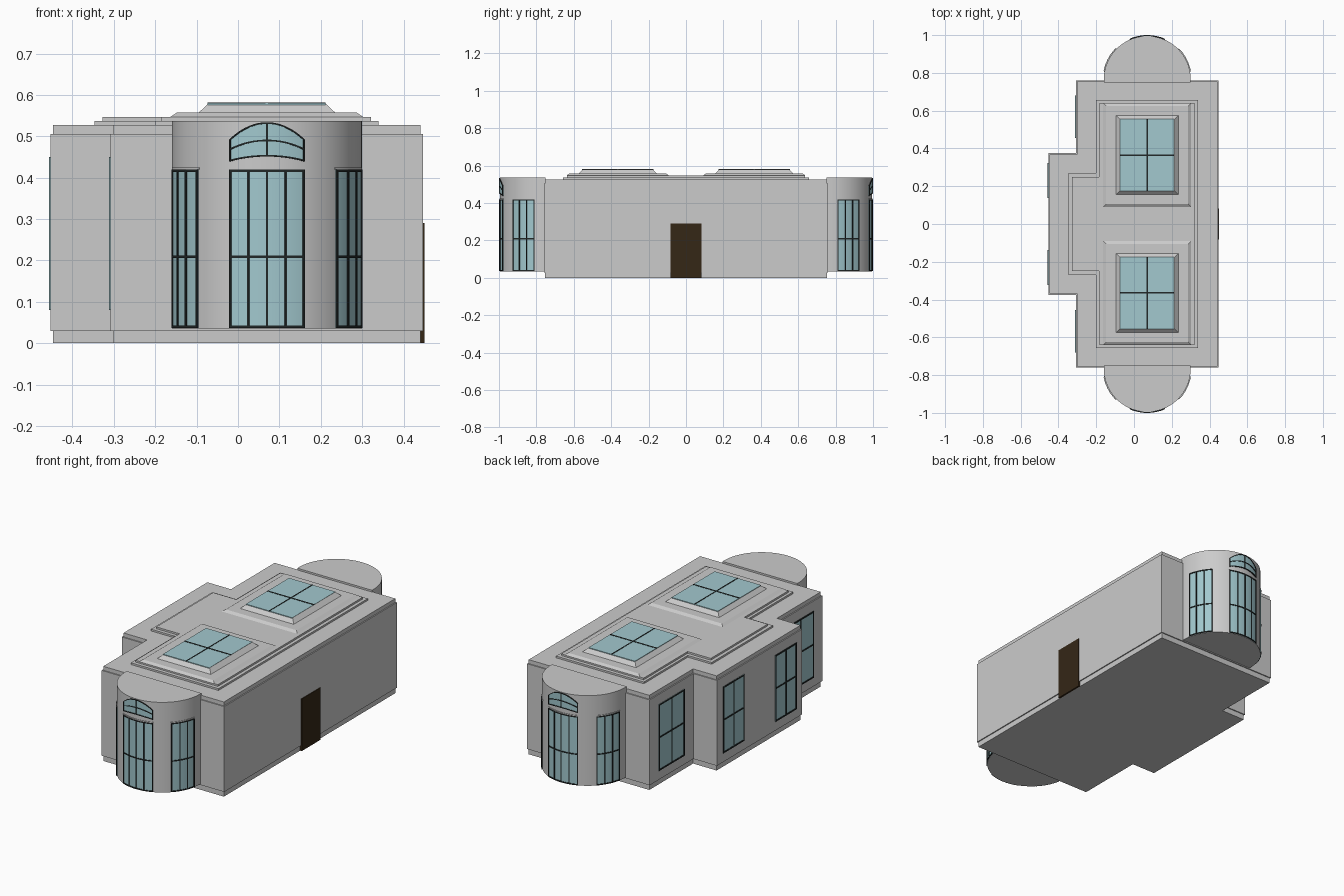
import bpy, bmesh, math

if "Cube" in bpy.data.objects:
    bpy.data.objects.remove(bpy.data.objects["Cube"])

def mat(name, col):
    m = bpy.data.materials.new(name)
    m.diffuse_color = (*col, 1)
    m.use_nodes = True
    m.node_tree.nodes["Principled BSDF"].inputs["Base Color"].default_value = m.diffuse_color
    return m

GLASS = mat("glass_blue", (0.36, 0.58, 0.62))
DARK = mat("frame_dark", (0.015, 0.02, 0.02))
BROWN = mat("door_brown", (0.035, 0.02, 0.008))
CX, CY, R = 0.07, 0.765, 0.23      # bay centre and radius

def finish(bm, name, material=None, smooth=False):
    bmesh.ops.recalc_face_normals(bm, faces=bm.faces)
    me = bpy.data.meshes.new(name)
    bm.to_mesh(me)
    bm.free()
    ob = bpy.data.objects.new(name, me)
    bpy.context.collection.objects.link(ob)
    if material:
        me.materials.append(material)
    if smooth:
        bpy.context.view_layer.objects.active = ob
        ob.select_set(True)
        bpy.ops.object.shade_smooth_by_angle(angle=math.radians(30))
        ob.select_set(False)
    return ob

def loft(bm, low, high):
    """Closed solid between two matching loops of points."""
    a = [bm.verts.new(p) for p in low]
    b = [bm.verts.new(p) for p in high]
    n = len(a)
    for i in range(n):
        bm.faces.new((a[i], a[(i + 1) % n], b[(i + 1) % n], b[i]))
    bm.faces.new(a[::-1])
    bm.faces.new(b)

def tee(x0, xm, x1, y, yb):
    """Rectangular plan with a projection on the left side."""
    return [(xm, -y), (x1, -y), (x1, y), (xm, y), (xm, yb), (x0, yb), (x0, -yb), (xm, -yb)]

def slab(name, plan, z0, z1):
    bm = bmesh.new()
    loft(bm, [(x, y, z0) for x, y in plan], [(x, y, z1) for x, y in plan])
    return finish(bm, name)

def rect(x0, x1, y0, y1, z):
    return [(x0, y0, z), (x1, y0, z), (x1, y1, z), (x0, y1, z)]

def boxes(name, items, material=None):
    bm = bmesh.new()
    for x0, x1, y0, y1, z0, z1 in items:
        loft(bm, rect(x0, x1, y0, y1, z0), rect(x0, x1, y0, y1, z1))
    return finish(bm, name, material)

# Main body: plinth, wall, cornice and two roof steps
body = lambda d: tee(-0.453 + d, -0.308 + d, 0.447 - d, 0.76 - d, 0.375 - d)
slab("plinth", body(0.006), 0, 0.03)
slab("wall", body(0), 0.03, 0.505)
slab("cornice", body(0.006), 0.505, 0.527)
slab("roof_step_lower", tee(-0.347, -0.2, 0.34, 0.657, 0.27), 0.527, 0.537)
slab("roof_step_upper", tee(-0.328, -0.185, 0.322, 0.637, 0.25), 0.537, 0.547)

# Door on the right side
boxes("door", [(0.44, 0.451, -0.083, 0.082, 0, 0.29)], BROWN)

# Roof panels with skylights
for s, side in ((-1, "front"), (1, "back")):
    y = 0.365 * s
    bm = bmesh.new()
    loft(bm, rect(-0.163, 0.302, y - 0.275, y + 0.275, 0.547),
         rect(-0.148, 0.287, y - 0.26, y + 0.26, 0.557))
    finish(bm, side + "_roof_panel")
    bm = bmesh.new()
    loft(bm, rect(-0.095, 0.235, y - 0.21, y + 0.21, 0.557),
         rect(-0.072, 0.212, y - 0.187, y + 0.187, 0.579))
    finish(bm, side + "_skylight_curb")
    boxes(side + "_skylight_glass", [(-0.074, 0.212, y - 0.19, y + 0.19, 0.575, 0.580)], GLASS)
    boxes(side + "_skylight_bars", [(0.067, 0.073, y - 0.19, y + 0.19, 0.576, 0.5815),
                                    (-0.074, 0.212, y - 0.004, y + 0.004, 0.576, 0.5815)], DARK)

# Flat windows on the left side
def flat_window(name, x, yc, w, z0, z1):
    y0, y1, zc, t = yc - w / 2, yc + w / 2, (z0 + z1) / 2, 0.008
    boxes(name + "_glass", [(x - 0.002, x + 0.01, y0, y1, z0, z1)], GLASS)
    bars = [(x - 0.004, x + 0.01, a, a + t, z0, z1) for a in (y0, yc - t / 2, y1 - t)]
    bars += [(x - 0.004, x + 0.01, y0, y1, a, a + t) for a in (z0, zc - t / 2, z1 - t)]
    boxes(name + "_frame", bars, DARK)

for s, side in ((-1, "front"), (1, "back")):
    flat_window(side + "_left_wall_window", -0.308, 0.568 * s, 0.225, 0.08, 0.45)
    flat_window(side + "_projection_window", -0.453, 0.23 * s, 0.185, 0.08, 0.45)

# Curved pieces that wrap round a bay; angles in degrees from the bay's axis
def curved(name, s, pieces, r0, r1, material=None):
    bm = bmesh.new()
    for a0, a1, lo, hi in pieces:
        n = max(1, round((a1 - a0) / 3))
        rings = []
        for i in range(n + 1):
            d = a0 + (a1 - a0) * i / n
            a = math.radians(d)
            zl = lo(d) if callable(lo) else lo
            zh = hi(d) if callable(hi) else hi
            rings.append([bm.verts.new((CX + r * math.sin(a), s * (CY + r * math.cos(a)), z))
                          for r, z in ((r0, zl), (r1, zl), (r1, zh), (r0, zh))])
        for p, q in zip(rings, rings[1:]):
            for k in range(4):
                bm.faces.new((p[k], p[(k + 1) % 4], q[(k + 1) % 4], q[k]))
        bm.faces.new(rings[0])
        bm.faces.new(rings[-1][::-1])
    finish(bm, name, material, True)

def bay_window(name, s, a0, a1, panes):
    z0, z1, t = 0.037, 0.42, 1.2
    curved(name + "_glass", s, [(a0, a1, z0, z1)], R - 0.01, R + 0.002, GLASS)
    bars = []
    for i in range(panes + 1):
        c = a0 + t / 2 + (a1 - a0 - t) * i / panes
        bars.append((c - t / 2, c + t / 2, z0, z1))
    bars += [(a0, a1, z, z + 0.006) for z in (z0, 0.206, z1 - 0.006)]
    curved(name + "_bars", s, bars, R - 0.01, R + 0.005, DARK)
    curved(name + "_lintel", s, [(a0 - 1, a1 + 1, z1, z1 + 0.005)], R - 0.01, R + 0.003)

W = 23.0
def arc(edge, mid, off=0.0):
    return lambda d: mid + off - (mid - edge) * (d / W) ** 2

for s, side in ((-1, "front"), (1, "back")):
    # Half-round bay
    plan = [(CX + R * math.cos(math.pi * i / 48), s * (CY + R * math.sin(math.pi * i / 48)))
            for i in range(49)]
    plan = [(CX + R, s * 0.75)] + plan + [(CX - R, s * 0.75)]
    bm = bmesh.new()
    loft(bm, [(x, y, 0.035) for x, y in plan], [(x, y, 0.537) for x, y in plan])
    finish(bm, side + "_bay", None, True)
    # Tall windows
    bay_window(side + "_bay_middle_window", s, -W, W, 4)
    bay_window(side + "_bay_right_window", s, 46, 79, 3)
    bay_window(side + "_bay_left_window", s, -79, -46, 3)
    # Arched window above the middle one
    lo, mid, hi = (0.441, 0.453), (0.468, 0.490), (0.490, 0.532)
    curved(side + "_arch_glass", s, [(-W, W, arc(*lo), arc(*hi))], R - 0.01, R + 0.002, GLASS)
    bars = [(-W, W, arc(*c, -0.002), arc(*c, 0.002)) for c in (lo, mid, hi)]
    bars += [(a - 0.5, a + 0.5, arc(*lo), arc(*hi)) for a in (-W + 0.5, 0, W - 0.5)]
    curved(side + "_arch_bars", s, bars, R - 0.01, R + 0.005, DARK)
